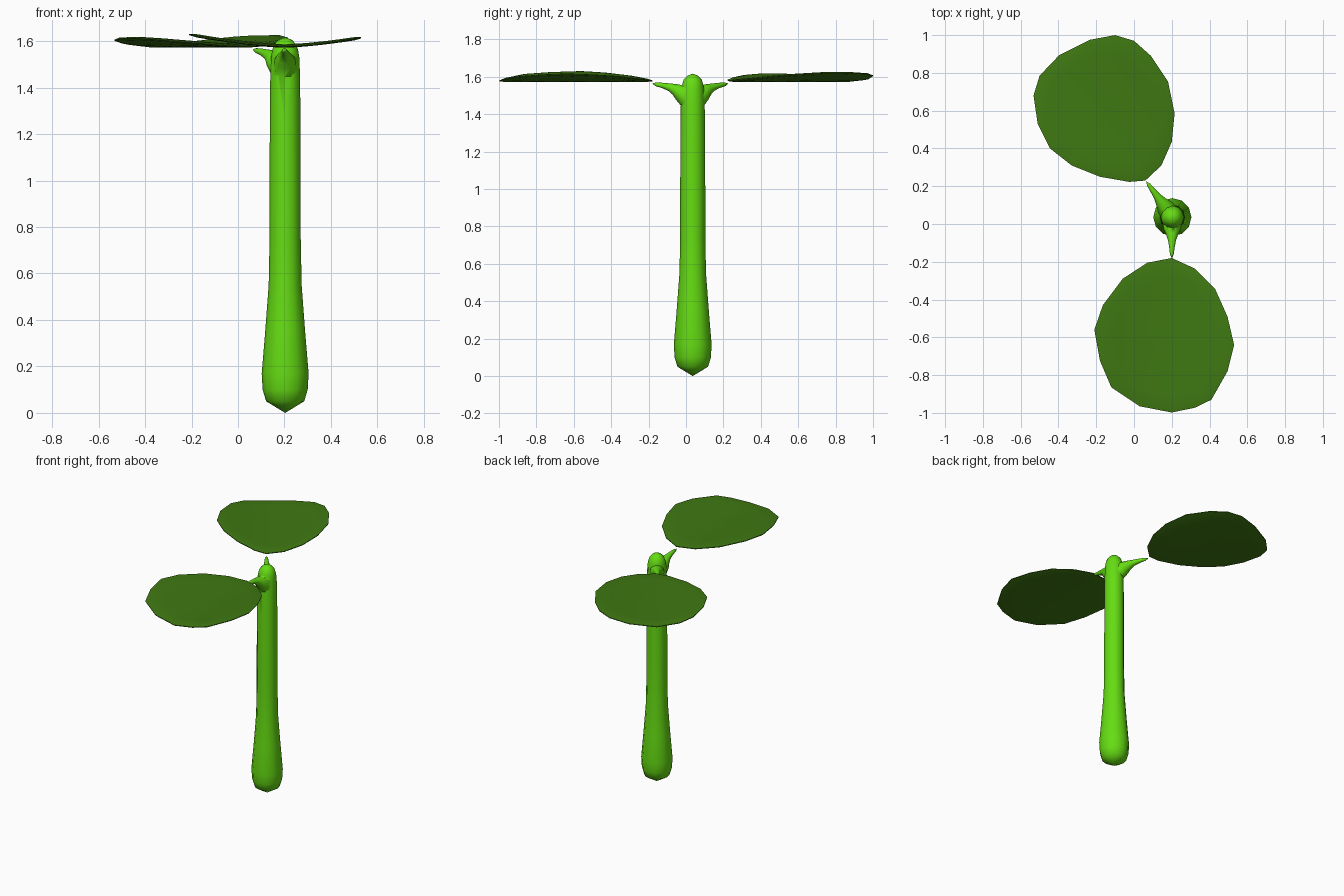
import bpy, bmesh, math
from mathutils import Vector

if "Cube" in bpy.data.objects:
    bpy.data.objects.remove(bpy.data.objects["Cube"])


def material(name, color):
    m = bpy.data.materials.new(name)
    m.diffuse_color = (*color, 1)
    m.use_nodes = True
    m.node_tree.nodes["Principled BSDF"].inputs["Base Color"].default_value = m.diffuse_color
    return m


STEM = material("stem_green", (0.13, 0.72, 0.006))
LEAF = material("leaf_green", (0.05, 0.19, 0.006))


def tube(name, path, sides, mat, up=False):
    """Closed tube through (x, y, z, radius) rings; first and last are tips."""
    bm = bmesh.new()
    rings = []
    for i, (x, y, z, r) in enumerate(path):
        c = Vector((x, y, z))
        a = Vector(path[max(i - 1, 0)][:3])
        b = Vector(path[min(i + 1, len(path) - 1)][:3])
        rot = (Vector((0, 0, 1)) if up else (b - a).normalized()).to_track_quat('Z', 'Y')
        if r == 0:
            rings.append([bm.verts.new(c)] * sides)
        else:
            rings.append([bm.verts.new(c + rot @ Vector((
                r * math.cos(2 * math.pi * k / sides),
                r * math.sin(2 * math.pi * k / sides), 0))) for k in range(sides)])
    for p, q in zip(rings, rings[1:]):
        for k in range(sides):
            n = (k + 1) % sides
            bm.faces.new(dict.fromkeys([p[k], p[n], q[n], q[k]]))
    return finish(name, bm, mat)


def finish(name, bm, mat):
    bmesh.ops.recalc_face_normals(bm, faces=bm.faces)
    me = bpy.data.meshes.new(name)
    bm.to_mesh(me)
    bm.free()
    ob = bpy.data.objects.new(name, me)
    bpy.context.collection.objects.link(ob)
    me.materials.append(mat)
    bpy.ops.object.select_all(action='DESELECT')
    ob.select_set(True)
    bpy.context.view_layer.objects.active = ob
    bpy.ops.object.shade_smooth_by_angle(angle=math.radians(60))
    return ob


# Stem, swollen at the foot and domed at the top
CX, CY = 0.203, 0.036
profile = [(0.0, 0), (0.05, 0.082), (0.10, 0.097), (0.17, 0.101), (0.35, 0.086),
           (0.55, 0.071), (0.75, 0.067), (1.0, 0.067), (1.25, 0.066), (1.45, 0.064),
           (1.53, 0.061), (1.56, 0.056), (1.585, 0.048), (1.605, 0.03), (1.617, 0)]
stem = tube("stem", [(CX, CY, z, r) for z, r in profile], 12, STEM, up=True)

# Two stalks growing out of the stem: (distance out, height, radius)
stalk = [(0.0, 1.44, 0), (0.015, 1.465, 0.05), (0.06, 1.513, 0.047), (0.095, 1.532, 0.031),
         (0.125, 1.544, 0.021), (0.16, 1.553, 0.015), (0.20, 1.56, 0.010), (0.222, 1.564, 0)]
for name, tx, ty in (("front_stalk", 0.2, -0.18), ("back_stalk", 0.065, 0.225)):
    d = Vector((tx - CX, ty - CY))
    s = d.length / 0.22
    d.normalize()
    ob = tube(name, [(CX + d.x * t * s, CY + d.y * t * s, z, r) for t, z, r in stalk], 12, STEM)
    mod = stem.modifiers.new(name, 'BOOLEAN')
    mod.operation = 'UNION'
    mod.solver = 'EXACT'
    mod.object = ob
    bpy.context.view_layer.objects.active = stem
    bpy.ops.object.modifier_apply(modifier=mod.name)
    bpy.data.objects.remove(ob)


# Broad leaves: thin shells with a shallow trough along the midrib
def leaf(name, outline, base, direction):
    base = Vector(base)
    d = Vector(direction).normalized()
    pts = [Vector(p) for p in outline]
    c = base + d * 0.43
    n = len(pts)

    def z(p):
        v = (p - base).dot(Vector((-d.y, d.x)))
        return 1.578 + 0.041 * (abs(v) / 0.36) ** 1.5

    bm = bmesh.new()

    def sheet(dz):
        rings = []
        for f in (0.25, 0.5, 0.75, 0.92, 1.0):
            off = dz * (0.35 if f == 1.0 else 1)
            ring = []
            for p in pts:
                q = c.lerp(p, f)
                ring.append(bm.verts.new((q.x, q.y, z(q) + off)))
            rings.append(ring)
        mid = bm.verts.new((c.x, c.y, z(c) + dz))
        for k in range(n):
            bm.faces.new((mid, rings[0][k], rings[0][(k + 1) % n]))
            for p, q in zip(rings, rings[1:]):
                bm.faces.new((p[k], q[k], q[(k + 1) % n], p[(k + 1) % n]))
        return rings[-1]

    a, b = sheet(0.008), sheet(-0.006)
    for k in range(n):
        bm.faces.new((a[k], b[k], b[(k + 1) % n], a[(k + 1) % n]))
    return finish(name, bm, LEAF)


leaf("front_leaf",
     [(0.2, -0.18), (0.32, -0.235), (0.43, -0.345), (0.495, -0.49), (0.53, -0.64),
      (0.495, -0.78), (0.41, -0.93), (0.325, -0.972), (0.2, -0.998), (0.03, -0.965),
      (-0.12, -0.865), (-0.18, -0.725), (-0.21, -0.56), (-0.165, -0.43),
      (-0.06, -0.29), (0.07, -0.205)],
     (0.2, -0.18), (0, -1))
leaf("back_leaf",
     [(0.06, 0.23), (0.145, 0.31), (0.2, 0.435), (0.215, 0.585), (0.18, 0.755),
      (0.09, 0.89), (0.0, 0.97), (-0.1, 1.0), (-0.235, 0.975), (-0.395, 0.895),
      (-0.5, 0.785), (-0.532, 0.68), (-0.51, 0.53), (-0.445, 0.4), (-0.33, 0.31),
      (-0.18, 0.25), (-0.025, 0.223)],
     (0.06, 0.225), (-0.53, 0.85))
